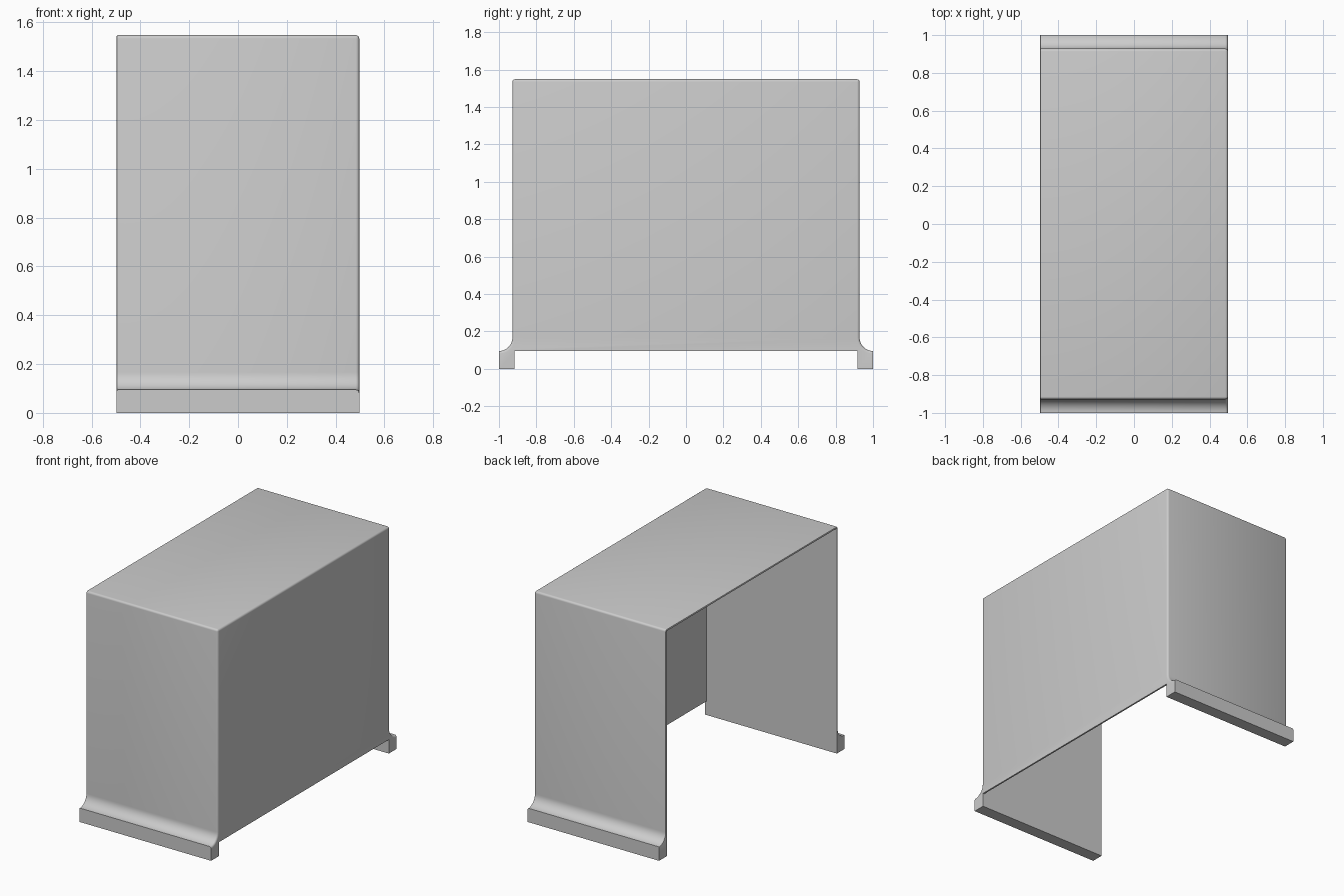
import bpy, bmesh, math
from mathutils import Vector

cube = bpy.data.objects.get("Cube")
if cube:
    bpy.data.objects.remove(cube, do_unlink=True)

HALF_X, HALF_Y, TOP = 0.497, 1.0, 1.548
WALL_Y, FOOT_TOP, SHEET = 0.928, 0.095, 0.011

grey = bpy.data.materials.new("light grey")
grey.use_nodes = True
grey.diffuse_color = (0.6, 0.6, 0.6, 1)
grey.node_tree.nodes["Principled BSDF"].inputs["Base Color"].default_value = (0.6, 0.6, 0.6, 1)


def prism(points, direction):
    """Closed solid made by sweeping a flat outline along a direction."""
    bm = bmesh.new()
    face = bm.faces.new([bm.verts.new(p) for p in points])
    result = bmesh.ops.extrude_face_region(bm, geom=[face])
    moved = [v for v in result["geom"] if isinstance(v, bmesh.types.BMVert)]
    bmesh.ops.translate(bm, verts=moved, vec=Vector(direction))
    bmesh.ops.recalc_face_normals(bm, faces=bm.faces)
    return bm


def finish(bm, name):
    mesh = bpy.data.meshes.new(name)
    bm.to_mesh(mesh)
    bm.free()
    mesh.materials.append(grey)
    obj = bpy.data.objects.new(name, mesh)
    bpy.context.collection.objects.link(obj)
    return obj


def round_edges(bm, rule, radius, segments):
    edges = [e for e in bm.edges if rule(*[v.co for v in e.verts])]
    bmesh.ops.bevel(bm, geom=edges, offset=radius, segments=segments,
                    profile=0.5, affect='EDGES', clamp_overlap=True)


# Outline of the cover: foot, concave flare, wall and top, mirrored in y
flare = HALF_Y - WALL_Y
half = [(HALF_Y, 0)]
for i in range(11):
    a = math.pi / 2 * i / 10
    half.append((HALF_Y - flare * math.sin(a), FOOT_TOP + flare * (1 - math.cos(a))))
half.append((WALL_Y, TOP))
outline = half + [(-y, z) for y, z in reversed(half)]
body = prism([(-HALF_X, y, z) for y, z in outline], (2 * HALF_X, 0, 0))

# Rounded outer edges on the closed side and top, finer ones on the open side
above = lambda a, b: min(a.z, b.z) > FOOT_TOP - 0.001
round_edges(body, lambda a, b: above(a, b) and (
    (a.x > 0.49 and b.x > 0.49) or (abs(a.x - b.x) > 0.5 and a.z > TOP - 0.01)), 0.014, 4)
round_edges(body, lambda a, b: above(a, b) and a.x < -0.49 and b.x < -0.49, 0.005, 2)
cover = finish(body, "sheet_cover")

# Hollow: open on one side and below, and under the side panel between the feet
inner_x, inner_z = HALF_X - SHEET, TOP - SHEET
inner_y = WALL_Y - SHEET
hollow = [(-1, -1), (1, -1), (1, FOOT_TOP), (inner_x, FOOT_TOP), (inner_x, inner_z), (-1, inner_z)]
cutter = finish(prism([(x, -inner_y, z) for x, z in hollow], (0, 2 * inner_y, 0)), "hollow_cutter")
cutter.hide_render = True

bpy.ops.object.select_all(action='DESELECT')
bpy.context.view_layer.objects.active = cover
cover.select_set(True)
cut = cover.modifiers.new("hollow", 'BOOLEAN')
cut.operation = 'DIFFERENCE'
cut.solver = 'EXACT'
cut.object = cutter
bpy.ops.object.modifier_apply(modifier=cut.name)
bpy.data.objects.remove(cutter, do_unlink=True)
bpy.ops.object.shade_smooth_by_angle(angle=math.radians(35))
